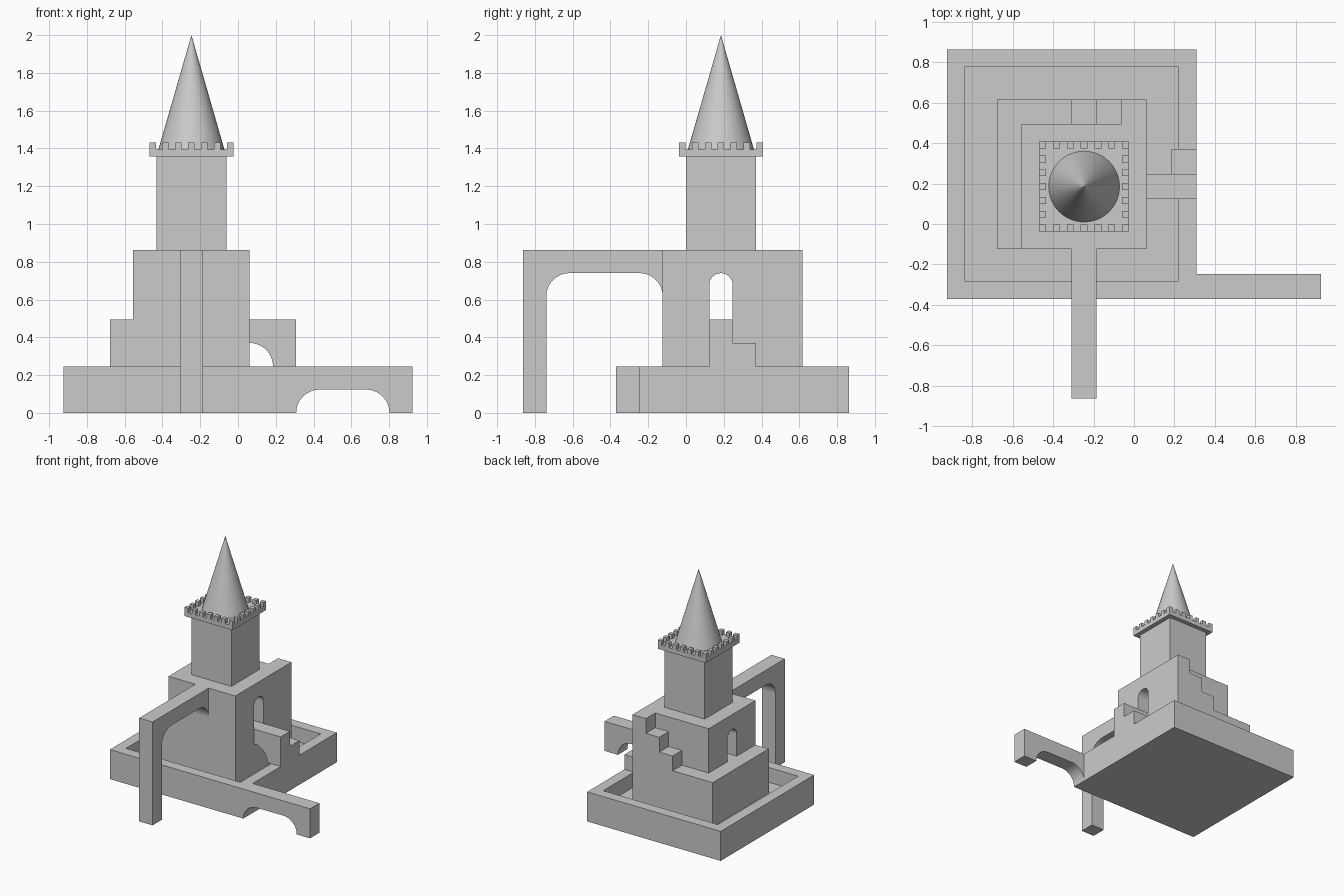
import bpy, bmesh
from math import sin, cos, pi, radians
from mathutils import Vector

if "Cube" in bpy.data.objects:
    bpy.data.objects.remove(bpy.data.objects["Cube"])

U = 0.1233                              # castle is laid out on a block grid
ORIGIN = Vector((-7.5, -7.0, 0.0))


def finish(name, bm):
    bmesh.ops.recalc_face_normals(bm, faces=bm.faces[:])
    for v in bm.verts:
        v.co = (v.co + ORIGIN) * U
    mesh = bpy.data.meshes.new(name)
    bm.to_mesh(mesh)
    bm.free()
    ob = bpy.data.objects.new(name, mesh)
    bpy.context.collection.objects.link(ob)
    return ob


def add_box(bm, x0, x1, y0, y1, z0, z1):
    vs = bmesh.ops.create_cube(bm, size=1)["verts"]
    for v in vs:
        v.co = Vector(((x0, x1)[v.co.x > 0], (y0, y1)[v.co.y > 0], (z0, z1)[v.co.z > 0]))


def box(name, *dims):
    bm = bmesh.new()
    add_box(bm, *dims)
    return finish(name, bm)


def extrude(name, axis, pts, a, b):
    """Extrude a (horizontal, z) profile along 'x' or 'y' from a to b."""
    bm = bmesh.new()
    vs = [bm.verts.new((a, h, z) if axis == 'x' else (h, a, z)) for h, z in pts]
    face = bm.faces.new(vs)
    new = bmesh.ops.extrude_face_region(bm, geom=[face])["geom"]
    step = Vector((b - a, 0, 0)) if axis == 'x' else Vector((0, b - a, 0))
    bmesh.ops.translate(bm, vec=step, verts=[g for g in new if isinstance(g, bmesh.types.BMVert)])
    return finish(name, bm)


def arc(ch, cz, r, start, end, n=12):
    return [(ch + r * cos(radians(start + (end - start) * i / n)),
             cz + r * sin(radians(start + (end - start) * i / n))) for i in range(n + 1)]


# base with sunken courtyard
bm = bmesh.new()
add_box(bm, 0, 10, 4, 14, 0, 2)
bm.normal_update()
top = max(bm.faces, key=lambda f: f.calc_center_median().z)
bmesh.ops.inset_region(bm, faces=[top], thickness=1)
new = bmesh.ops.extrude_face_region(bm, geom=[top])["geom"]
bmesh.ops.translate(bm, vec=(0, 0, -1), verts=[g for g in new if isinstance(g, bmesh.types.BMVert)])
if top.is_valid:
    bmesh.ops.delete(bm, geom=[top], context='FACES_ONLY')
finish("courtyard_base", bm)

# keep: lower tier, upper tier with arched passage, rear stairs
box("keep_lower", 2, 8, 6, 12, 1, 4)
extrude("keep_upper", 'x',
        [(6, 4), (8, 4)] + arc(8.5, 5.5, 0.5, 180, 0, 16) + [(9, 4), (11, 4), (11, 7), (6, 7)], 3, 8)
extrude("rear_stairs", 'y',
        [(5, 4), (8, 4), (8, 7), (7, 7), (7, 6), (6, 6), (6, 5), (5, 5)], 11, 12)

# side landing on a quarter arch, with its lower step
extrude("side_landing", 'y',
        [(10, 2), (10, 4), (8, 4)] + arc(8, 2, 1, 90, 0), 8, 9)
box("side_step", 9, 10, 9, 10, 2, 3)

# arched bridges: front (high) and right (low)
extrude("front_bridge", 'x',
        [(6, 7), (0, 7), (0, 0), (1, 0)] + arc(2, 5, 1, 180, 90) + arc(5, 5, 1, 90, 0), 5, 6)
extrude("right_bridge", 'y',
        [(10, 2)] + arc(11, 0, 1, 180, 90) + arc(13, 0, 1, 90, 0) + [(15, 0), (15, 2)], 4, 5)

# tower shaft
box("tower", 4, 7, 7, 10, 7, 11)

# parapet slab with seven merlons per side
CX, CY, HALF = 5.5, 8.5, 1.8
box("parapet_slab", CX - HALF, CX + HALF, CY - HALF, CY + HALF, 11, 11.3)
bm = bmesh.new()
w = 2 * HALF / 13
for i in range(0, 13, 2):
    for j in range(0, 13, 2):
        if i in (0, 12) or j in (0, 12):
            x, y = CX - HALF + i * w, CY - HALF + j * w
            add_box(bm, x, x + w, y, y + w, 11.3, 11.6)
finish("merlons", bm)

# conical spire
bm = bmesh.new()
apex = 2.0 / U
bmesh.ops.create_cone(bm, cap_ends=True, segments=48, radius1=1.42, radius2=0, depth=apex - 11.3)
bmesh.ops.translate(bm, vec=(CX, CY, (apex + 11.3) / 2), verts=bm.verts[:])
bmesh.ops.remove_doubles(bm, verts=bm.verts[:], dist=1e-5)
finish("spire", bm)
